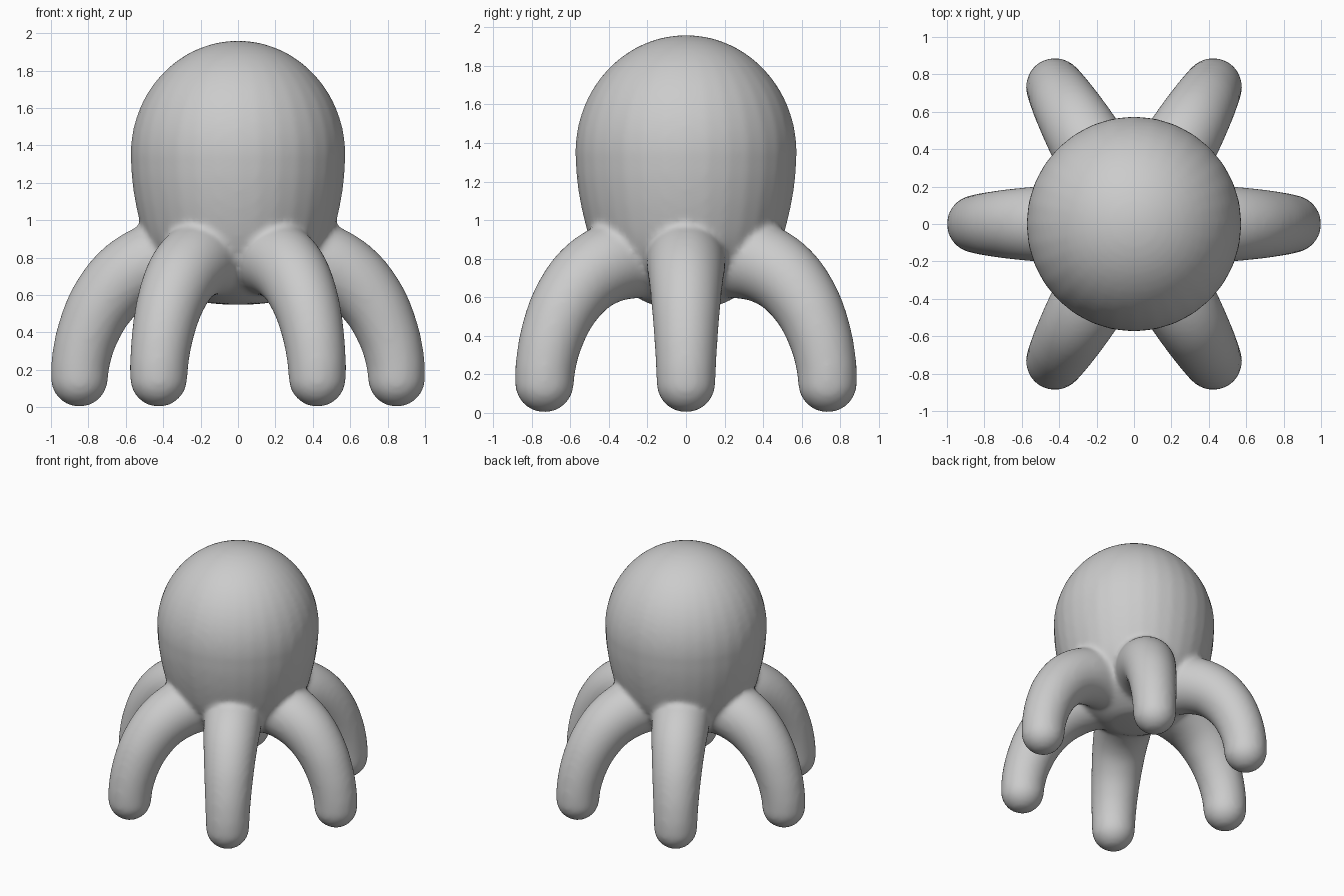
import bpy, bmesh, math
from mathutils import Vector, Matrix

cube = bpy.data.objects.get("Cube")
if cube:
    bpy.data.objects.remove(cube)

LEGS = 6
SIDES = 32

# Material
grey = bpy.data.materials.new("soft_grey")
grey.use_nodes = True
grey.diffuse_color = (0.6, 0.6, 0.6, 1)
grey.node_tree.nodes["Principled BSDF"].inputs["Base Color"].default_value = (0.6, 0.6, 0.6, 1)


def skin(bm, rings, start, end):
    """Bridge rings of points into a closed tube with a point at each end."""
    loops = [[bm.verts.new(p) for p in ring] for ring in rings]
    for a, b in zip(loops, loops[1:]):
        for i in range(len(a)):
            j = (i + 1) % len(a)
            bm.faces.new((a[i], a[j], b[j], b[i]))
    for loop, tip in ((loops[0], start), (loops[-1], end)):
        point = bm.verts.new(tip)
        for i in range(len(loop)):
            bm.faces.new((loop[i], loop[(i + 1) % len(loop)], point))


def ring(centre, side, up, radius):
    angles = [2 * math.pi * i / SIDES for i in range(SIDES)]
    return [centre + radius * (side * math.cos(a) + up * math.sin(a)) for a in angles]


def spline(points, steps=6):
    """Catmull-Rom curve through the points."""
    pts = [Vector(p) for p in points]
    pts = [2 * pts[0] - pts[1]] + pts + [2 * pts[-1] - pts[-2]]
    out = []
    for p, q, r, s in zip(pts, pts[1:], pts[2:], pts[3:]):
        for k in range(steps):
            t = k / steps
            out.append(0.5 * (2 * q + (r - p) * t + (2 * p - 5 * q + 4 * r - s) * t ** 2
                              + (3 * q - p - 3 * r + s) * t ** 3))
    return out + [pts[-2]]


X, Y, Z = Vector((1, 0, 0)), Vector((0, 1, 0)), Vector((0, 0, 1))
bm = bmesh.new()

# Head and tapering underside: domed top, then a profile (radius, height)
dome = [(0.575 * math.sin(t), 1.35 + 0.61 * math.cos(t))
        for t in [math.pi / 2 * k / 16 for k in range(1, 17)]]
under = spline([(0.575, 1.35, 0), (0.565, 1.2, 0), (0.535, 1.03, 0), (0.48, 0.85, 0),
                (0.37, 0.68, 0), (0.2, 0.57, 0), (0.08, 0.55, 0)], 4)[1:]
profile = dome + [(p.x, p.y) for p in under]
skin(bm, [ring(Z * z, X, Y, r) for r, z in profile], Z * 1.96, Z * 0.548)

# Legs: centre line (distance out, height) with radius as third value
path = spline([(0.15, 0.79, 0.2), (0.3, 0.8, 0.205), (0.46, 0.775, 0.205), (0.61, 0.69, 0.193),
               (0.73, 0.55, 0.178), (0.805, 0.39, 0.165), (0.84, 0.25, 0.157), (0.848, 0.155, 0.153)])
rings = []
for i, p in enumerate(path):
    d = path[min(i + 1, len(path) - 1)] - path[max(i - 1, 0)]
    along = Vector((d.x, 0, d.y)).normalized()
    rings.append((Vector((p.x, 0, p.y)), along, p.z))
# Rounded foot
foot, along, radius = rings[-1]
for k in range(1, 8):
    t = math.pi / 2 * k / 8
    rings.append((foot + along * radius * math.sin(t), along, radius * math.cos(t)))
for n in range(LEGS):
    turn = Matrix.Rotation(2 * math.pi * n / LEGS, 3, 'Z')
    loops = [[turn @ v for v in ring(c, Y, a.cross(Y), r)] for c, a, r in rings]
    skin(bm, loops, turn @ rings[0][0], turn @ (foot + along * radius))

bmesh.ops.recalc_face_normals(bm, faces=bm.faces)
mesh = bpy.data.meshes.new("body_with_legs")
bm.to_mesh(mesh)
bm.free()
mesh.materials.append(grey)
body = bpy.data.objects.new("body_with_legs", mesh)
bpy.context.collection.objects.link(body)

# Fuse the parts into one skin and soften the joints
fuse = body.modifiers.new("fuse", 'REMESH')
fuse.mode = 'VOXEL'
fuse.voxel_size = 0.018
fuse.use_smooth_shade = True
soften = body.modifiers.new("soften", 'SMOOTH')
soften.factor = 0.5
soften.iterations = 10
for poly in mesh.polygons:
    poly.use_smooth = True
